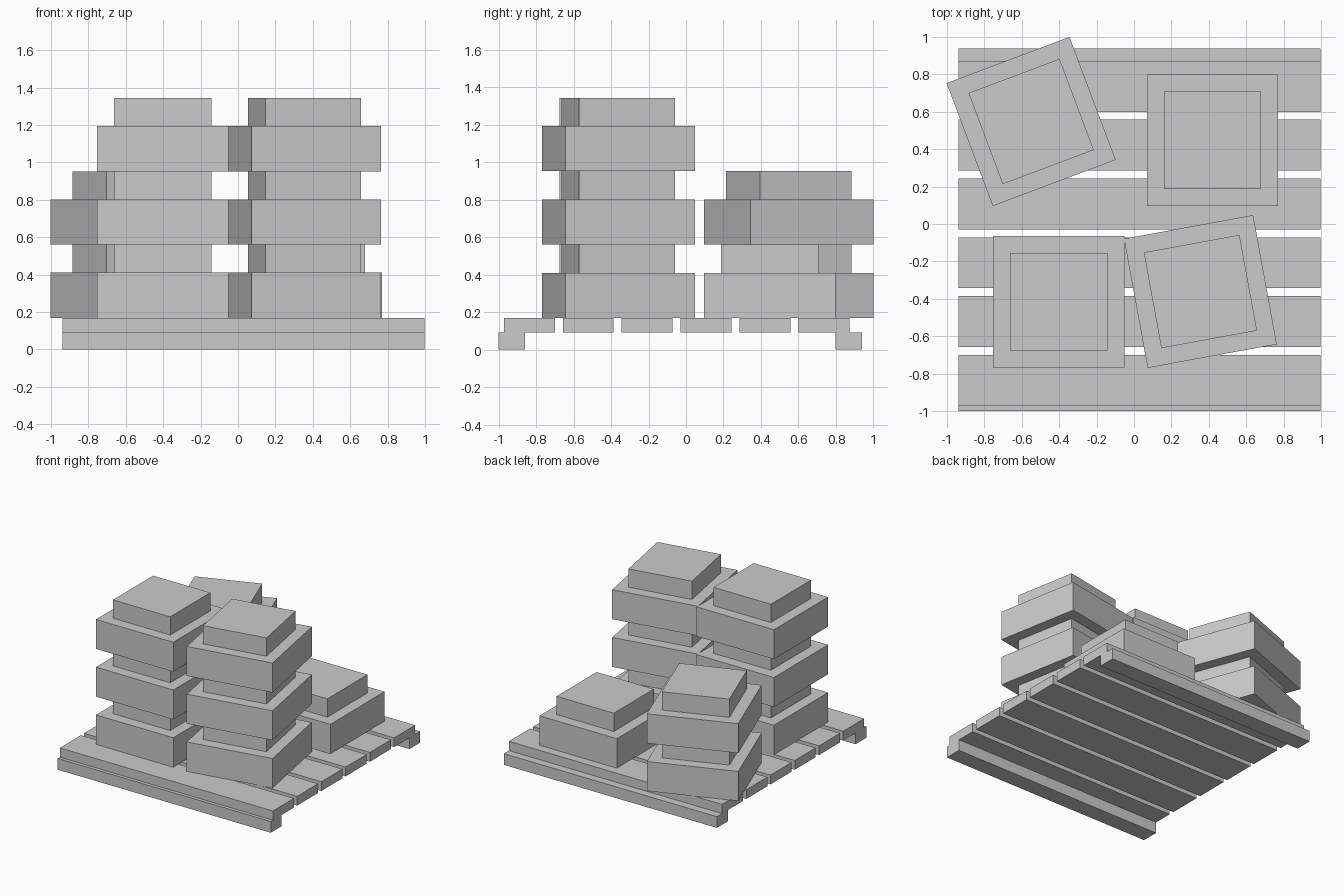
import bpy
from math import radians

if "Cube" in bpy.data.objects:
    bpy.data.objects.remove(bpy.data.objects["Cube"])


def box(name, size, centre, angle=0):
    bpy.ops.mesh.primitive_cube_add(size=1, location=centre, rotation=(0, 0, radians(angle)))
    ob = bpy.context.object
    ob.name = name
    ob.scale = size
    return ob


# Pallet: two rails under six slats, all running along x
X_MID, LENGTH = 0.03, 1.936
RAIL_H, DECK = 0.092, 0.168
for name, y in (("front_rail", -0.93), ("back_rail", 0.868)):
    box(name, (LENGTH, 0.14, RAIL_H), (X_MID, y, RAIL_H / 2))
for i in range(6):
    box(f"slat_{i + 1}", (LENGTH, 0.272, DECK - RAIL_H),
        (X_MID, -0.836 + i * 0.3144, (DECK + RAIL_H) / 2))

# Stacks: wide box with a smaller box on top, repeated upward
WIDE, WIDE_H = 0.702, 0.242
NARROW, NARROW_H = 0.52, 0.15
stacks = (
    ("front_left", -0.402, -0.416, 0, 3),
    ("front_right", 0.355, -0.361, 10.4, 3),
    ("back_left", -0.55, 0.548, 20.6, 2),
    ("back_right", 0.42, 0.448, 0, 1),
)
for name, x, y, angle, count in stacks:
    for i in range(count):
        z = DECK + i * (WIDE_H + NARROW_H)
        box(f"{name}_wide_box_{i + 1}", (WIDE, WIDE, WIDE_H),
            (x, y, z + WIDE_H / 2), angle)
        box(f"{name}_narrow_box_{i + 1}", (NARROW, NARROW, NARROW_H),
            (x, y, z + WIDE_H + NARROW_H / 2), angle)
